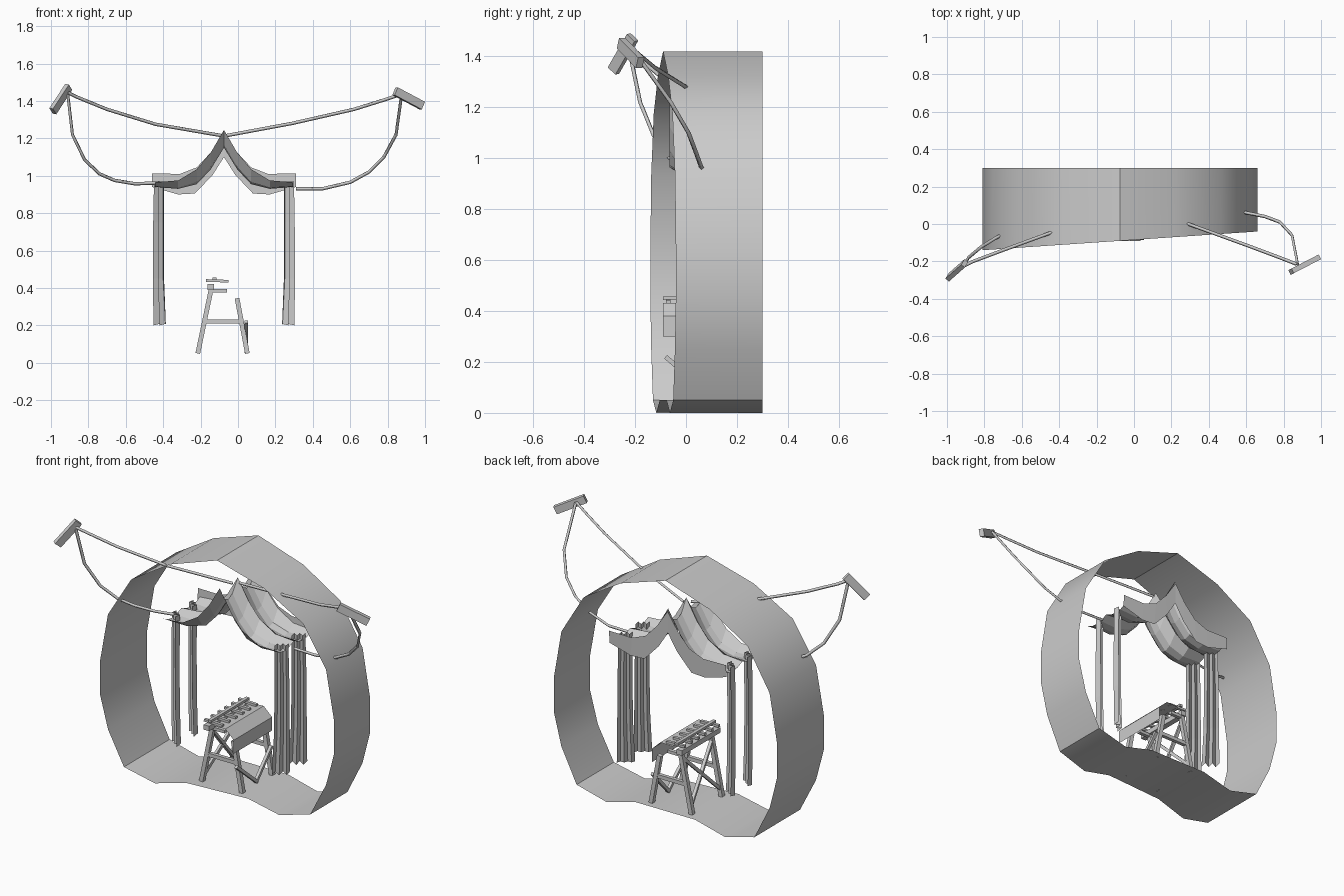
import bpy, math
from mathutils import Vector, Matrix

if "Cube" in bpy.data.objects:
    bpy.data.objects.remove(bpy.data.objects["Cube"])

CX = -0.075  # symmetry plane of ring and canopy


def mesh(name, verts, faces, smooth=None):
    me = bpy.data.meshes.new(name)
    me.from_pydata([tuple(v) for v in verts], [], faces)
    me.update()
    ob = bpy.data.objects.new(name, me)
    bpy.context.collection.objects.link(ob)
    if smooth:
        bpy.ops.object.select_all(action='DESELECT')
        ob.select_set(True)
        bpy.context.view_layer.objects.active = ob
        bpy.ops.object.shade_smooth_by_angle(angle=math.radians(smooth))
    return ob


def grid(name, rows, closed=False, smooth=None):
    """Skin a sheet through rows of points."""
    n = len(rows[0])
    faces = []
    for r in range(len(rows) - 1):
        for i in range(n if closed else n - 1):
            j = (i + 1) % n
            faces.append((r*n + i, r*n + j, (r+1)*n + j, (r+1)*n + i))
    return mesh(name, [p for row in rows for p in row], faces, smooth)


def beam(name, p, q, w, h, up=(0, 0, 1)):
    """Rectangular bar from p to q."""
    p, q = Vector(p), Vector(q)
    d = (q - p).normalized()
    s = d.cross(Vector(up)).normalized()
    t = s.cross(d)
    v = [c + s*a*w/2 + t*b*h/2 for c in (p, q)
         for a, b in ((-1, -1), (1, -1), (1, 1), (-1, 1))]
    f = [(3, 2, 1, 0), (4, 5, 6, 7)] + [(i, (i+1) % 4, (i+1) % 4 + 4, i+4) for i in range(4)]
    return mesh(name, v, f)


def cord(name, pts, r=0.009):
    cu = bpy.data.curves.new(name, 'CURVE')
    cu.dimensions = '3D'
    cu.bevel_depth = r
    cu.bevel_resolution = 0
    cu.use_fill_caps = True
    sp = cu.splines.new('POLY')
    sp.points.add(len(pts) - 1)
    for pt, c in zip(sp.points, pts):
        pt.co = (*c, 1)
    ob = bpy.data.objects.new(name, cu)
    bpy.context.collection.objects.link(ob)


def mirror_profile(half):
    """Full profile across CX from (offset, z) pairs starting at the centre."""
    return [(CX - o, z) for o, z in reversed(half)] + [(CX + o, z) for o, z in half[1:]]


# Outer ring band: open sheet with a skewed front edge
half = [(0, 1.42), (.295, 1.325), (.54, 1.175), (.685, .935), (.735, .645), (.735, .445),
        (.685, .25), (.585, .05), (.39, 0), (.195, .05)]
ring = [(CX + o, z) for o, z in half] + [(CX - o, z) for o, z in reversed(half[1:])]
grid("ring_band", [[(x, -.14 + (x + .81)*.068, z) for x, z in ring],
                   [(x, .30, z) for x, z in ring]], closed=True, smooth=35)

# Canopy roof: two scalloped bays between three arches
arch = [(0, 1.245), (.07, 1.125), (.145, 1.035), (.245, .975), (.37, .965)]
sags = [.095, .09, .08, .045, .025]
rows = []
for y, k in ((-.065, 0), (-.02, .85), (.015, 1), (.055, .8), (.105, 0),
             (.15, .8), (.19, 1), (.23, .85), (.275, 0)):
    rows.append([(x, y, z) for x, z in
                 mirror_profile([(o, z - s*k) for (o, z), s in zip(arch, sags)])])
grid("canopy_roof", rows)

# Back valance hanging from the rear arch
top = mirror_profile([(0, 1.23), (.07, 1.125), (.145, 1.045), (.235, 1.01), (.385, 1.012)])
low = mirror_profile([(0, 1.10), (.06, 1.005), (.155, .905), (.245, .90), (.385, .94)])
grid("back_valance", [[(x, .28, z) for x, z in top], [(x, .277, z) for x, z in low]])

# Four pleated curtains, set diagonally under the roof sags
for side in (-1, 1):
    for k, yc in enumerate((.02, .18)):
        rows = []
        for z, w, sh in ((.97, .075, -.003), (.75, .08, 0), (.45, .085, 0), (.2, .1, -.006)):
            row = []
            for i in range(6):
                t = (i/5 - .5)*w
                a = .016 if i % 2 else -.016
                row.append((CX + side*(.35 + sh + t*.8 - a*.57), yc + t*.6 + a*.8,
                            z + (.008 if z < .3 and i % 2 else 0)))
            rows.append(row)
        grid(f"curtain_{'left' if side < 0 else 'right'}_{k+1}", rows)

# Bench top: bent sheet with a hanging flap
prof = [(-.10, .428), (-.02, .432), (.035, .38), (.035, .30)]
grid("bench_top", [[(x, y, z) for x, z in prof] for y in (-.09, .27)])

# Bench trestles
for k, y in enumerate((-.03, .25)):
    beam(f"leg_left_{k+1}", (-.215, y, .05), (-.14, y, .41), .025, .025, (0, 1, 0))
    beam(f"leg_right_{k+1}", (.05, y, .05), (-.005, y, .345), .025, .025, (0, 1, 0))
    beam(f"cross_rail_{k+1}", (-.185, y, .22), (.025, y, .22), .022, .022)
    beam(f"top_rail_{k+1}", (-.14, y, .385), (-.06, y, .385), .022, .018)

# Diagonal side braces
for a, b in ((0, 1), (1, 0)):
    ys = (-.03, .25)
    beam(f"left_brace_{a+1}", (-.205, ys[a], .09), (-.15, ys[b], .37), .018, .018)
beam("right_brace", (.045, -.08, .22), (.045, .11, .06), .018, .018)
beam("right_brace_back", (.045, .25, .22), (.045, .10, .06), .018, .018)

# Slotted rail along the left edge of the bench, with pegs
beam("bench_rail", (-.145, -.09, .405), (-.145, .27, .405), .035, .03)
beam("rail_cap", (-.125, -.09, .45), (-.125, .27, .45), .02, .014)
for i in range(6):
    y = -.07 + i*.064
    beam(f"peg_{i+1}", (-.17, y, .44), (-.05, y, .436), .018, .014)

# Pull handles
beam("handle_left", (-.99, -.285, 1.345), (-.905, -.21, 1.475), .045, .025, (1, -.6, 0))
beam("handle_right", (.84, -.255, 1.452), (.985, -.18, 1.375), .028, .045)

# Cords from canopy to handles
cord("cord_right_upper", [(-.06, .105, 1.215), (.29, 0, 1.28), (.62, -.12, 1.355),
                          (.78, -.18, 1.405), (.87, -.215, 1.435)])
cord("cord_left_upper", [(-.09, .08, 1.215), (-.44, -.045, 1.275), (-.70, -.14, 1.355),
                         (-.86, -.20, 1.42), (-.91, -.225, 1.445)])
cord("cord_right_lower", [(.31, .09, .93), (.45, .085, .93), (.60, .06, .965), (.70, .04, 1.02),
                          (.78, .01, 1.10), (.845, -.06, 1.22), (.875, -.215, 1.435)])
cord("cord_left_lower", [(-.42, .02, .962), (-.55, 0, .957), (-.66, -.035, .975), (-.74, -.075, 1.01),
                         (-.82, -.125, 1.085), (-.885, -.18, 1.22), (-.91, -.225, 1.435)])
